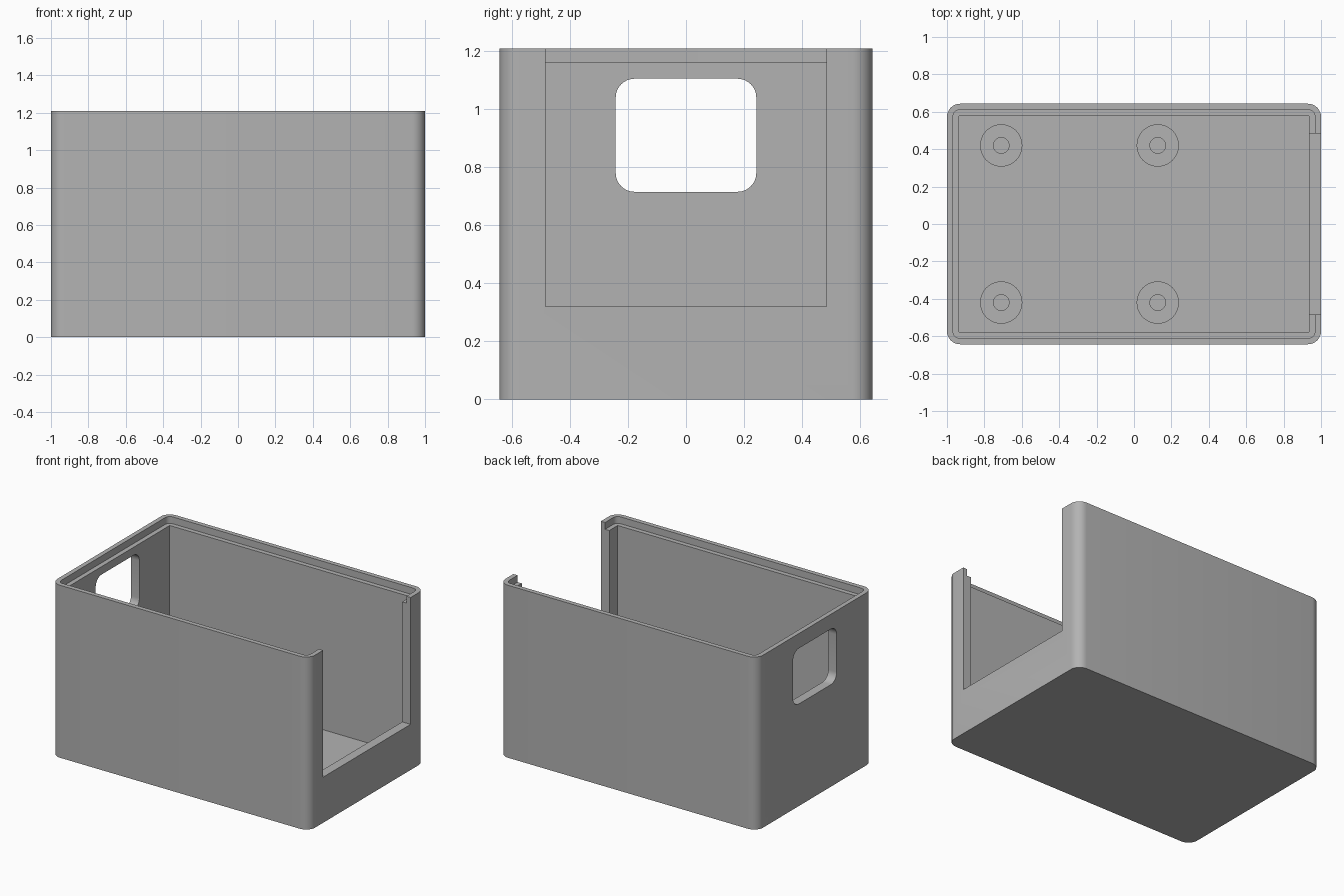
import bpy
import bmesh
from math import cos, sin, pi
from mathutils import Vector, Matrix

if "Cube" in bpy.data.objects:
    bpy.data.objects.remove(bpy.data.objects["Cube"], do_unlink=True)

LENGTH, WIDTH, HEIGHT = 2.0, 1.286, 1.21
WALL, FLOOR = 0.065, 0.048
LIP_Z = 1.162
BOSS_TOP = 0.14

grey = bpy.data.materials.new("plain grey")
grey.use_nodes = True
colour = (0.45, 0.45, 0.45, 1)
grey.diffuse_color = colour
grey.node_tree.nodes["Principled BSDF"].inputs["Base Color"].default_value = colour


def finish(name, bm):
    bmesh.ops.recalc_face_normals(bm, faces=bm.faces)
    mesh = bpy.data.meshes.new(name)
    bm.to_mesh(mesh)
    bm.free()
    mesh.materials.append(grey)
    obj = bpy.data.objects.new(name, mesh)
    bpy.context.collection.objects.link(obj)
    return obj


def prism(name, width, depth, height, base, radius=0, turn=None, steps=8):
    """Rounded rectangle in XY, extruded upward, turned, then moved to base."""
    bm = bmesh.new()
    points = []
    for quarter, (sx, sy) in enumerate([(1, 1), (-1, 1), (-1, -1), (1, -1)]):
        cx, cy = sx * (width / 2 - radius), sy * (depth / 2 - radius)
        for i in range(steps + 1 if radius else 1):
            a = (quarter + i / steps) * pi / 2
            points.append((cx + radius * cos(a), cy + radius * sin(a), 0))
    face = bm.faces.new([bm.verts.new(p) for p in points])
    grown = bmesh.ops.extrude_face_region(bm, geom=[face])["geom"]
    bmesh.ops.translate(bm, vec=(0, 0, height),
                        verts=[g for g in grown if isinstance(g, bmesh.types.BMVert)])
    if turn:
        bm.transform(turn)
    bm.transform(Matrix.Translation(base))
    return finish(name, bm)


def select_only(obj):
    bpy.ops.object.select_all(action="DESELECT")
    obj.select_set(True)
    bpy.context.view_layer.objects.active = obj


def cut(target, cutter):
    cutter.hide_render = True
    mod = target.modifiers.new("cut", "BOOLEAN")
    mod.operation = "DIFFERENCE"
    mod.solver = "EXACT"
    mod.object = cutter
    select_only(target)
    bpy.ops.object.modifier_apply(modifier=mod.name)
    bpy.data.objects.remove(cutter, do_unlink=True)


# Open-topped case with rounded upright corners
case = prism("case", LENGTH, WIDTH, HEIGHT, (0, 0, 0), 0.07)
cut(case, prism("cavity", LENGTH - 2 * WALL, WIDTH - 2 * WALL, HEIGHT, (0, 0, FLOOR)))

# Stepped ledge around the rim for a lid
cut(case, prism("lid_ledge", LENGTH - WALL, WIDTH - WALL, 0.2, (0, 0, LIP_Z), 0.035))

# Wide notch, open at the top, in one end wall
cut(case, prism("end_notch", 0.2, 0.97, HEIGHT, (1, 0, 0.32)))

# Rounded window in the opposite end wall
cut(case, prism("end_window", 0.39, 0.485, 0.2, (-1.1, 0, 0.911), 0.065,
                Matrix.Rotation(pi / 2, 4, "Y")))

# Hollow screw posts on the floor
posts = []
for y_name, y in (("front", -0.42), ("back", 0.42)):
    for x_name, x in (("right", -0.71), ("left", 0.127)):
        bm = bmesh.new()
        profile = [(0, FLOOR + 0.003), (0.042, FLOOR + 0.003), (0.042, BOSS_TOP),
                   (0.113, BOSS_TOP), (0.113, FLOOR - 0.01)]
        verts = [bm.verts.new((r, 0, z)) for r, z in profile]
        edges = [bm.edges.new(pair) for pair in zip(verts, verts[1:])]
        bmesh.ops.spin(bm, geom=verts + edges, cent=(0, 0, 0), axis=(0, 0, 1),
                       angle=2 * pi, steps=40)
        bmesh.ops.remove_doubles(bm, verts=bm.verts, dist=0.0001)
        bm.transform(Matrix.Translation(Vector((x, y, 0))))
        posts.append(finish(f"screw_post_{y_name}_{x_name}", bm))

for obj in [case] + posts:
    select_only(obj)
    bpy.ops.object.shade_smooth_by_angle(angle=pi / 6)
